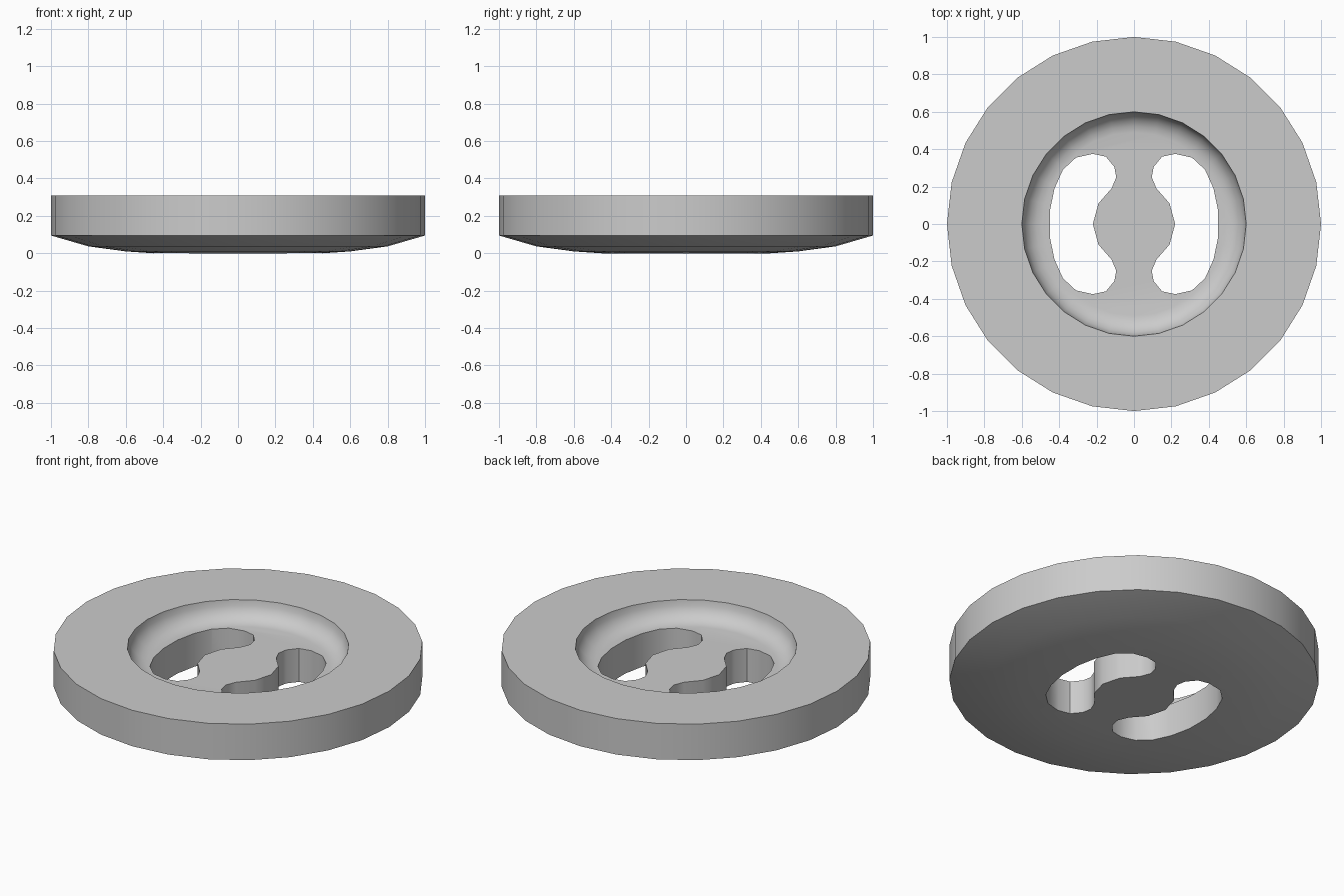
import bpy, bmesh, math
from mathutils import Vector

if "Cube" in bpy.data.objects:
    bpy.data.objects.remove(bpy.data.objects["Cube"], do_unlink=True)

SIDES = 28
TOP, FILLET, RIM = 0.31, 0.11, 0.60

grey = bpy.data.materials.new("plain grey")
grey.use_nodes = True
grey.diffuse_color = (0.6, 0.6, 0.6, 1)
grey.node_tree.nodes["Principled BSDF"].inputs["Base Color"].default_value = (0.6, 0.6, 0.6, 1)


def make_object(name, bm):
    bmesh.ops.recalc_face_normals(bm, faces=bm.faces)
    mesh = bpy.data.meshes.new(name)
    bm.to_mesh(mesh)
    bm.free()
    mesh.materials.append(grey)
    obj = bpy.data.objects.new(name, mesh)
    bpy.context.collection.objects.link(obj)
    return obj


def lathe(name, profile):
    bm = bmesh.new()
    rings = []
    for r, z in profile:
        rings.append([bm.verts.new((r * math.cos(a), r * math.sin(a), z))
                      for a in (math.tau * i / SIDES for i in range(SIDES))])
    for low, high in zip(rings, rings[1:]):
        for i in range(SIDES):
            j = (i + 1) % SIDES
            bm.faces.new((low[i], low[j], high[j], high[i]))
    bm.faces.new(rings[0])
    bm.faces.new(rings[-1])
    return make_object(name, bm)


def slot_cutter(name, side, outline):
    bm = bmesh.new()
    face = bm.faces.new([bm.verts.new((side * x, y, -0.2)) for x, y in outline])
    walls = bmesh.ops.extrude_face_region(bm, geom=[face])["geom"]
    verts = [v for v in walls if isinstance(v, bmesh.types.BMVert)]
    bmesh.ops.translate(bm, verts=verts, vec=Vector((0, 0, 0.8)))
    return make_object(name, bm)


# Button body: domed underside, straight edge, rounded recess
profile = [(0.45, 0), (0.6, 0.01), (0.8, 0.037), (1, 0.095), (1, TOP)]
for i in range(6):
    a = math.pi / 2 * i / 5
    profile.append((RIM - FILLET + FILLET * math.cos(a), TOP - FILLET * math.sin(a)))
button = lathe("button_disc", profile)

# Two mirrored thread slots, each symmetric front to back
half = [(0.22, 0), (0.19, 0.11), (0.12, 0.19), (0.095, 0.25), (0.105, 0.305),
        (0.15, 0.36), (0.22, 0.375), (0.31, 0.355), (0.38, 0.29),
        (0.425, 0.19), (0.45, 0.07)]
outline = half + [(x, -y) for x, y in reversed(half[1:])]
bpy.context.view_layer.objects.active = button
button.select_set(True)
for name, side in (("left_slot", 1), ("right_slot", -1)):
    cutter = slot_cutter(name, side, outline)
    cutter.hide_render = True
    cut = button.modifiers.new(name, 'BOOLEAN')
    cut.operation = 'DIFFERENCE'
    cut.solver = 'EXACT'
    cut.object = cutter
    bpy.ops.object.modifier_apply(modifier=cut.name)
    bpy.data.objects.remove(cutter, do_unlink=True)

bpy.ops.object.shade_smooth_by_angle(angle=math.radians(35))
